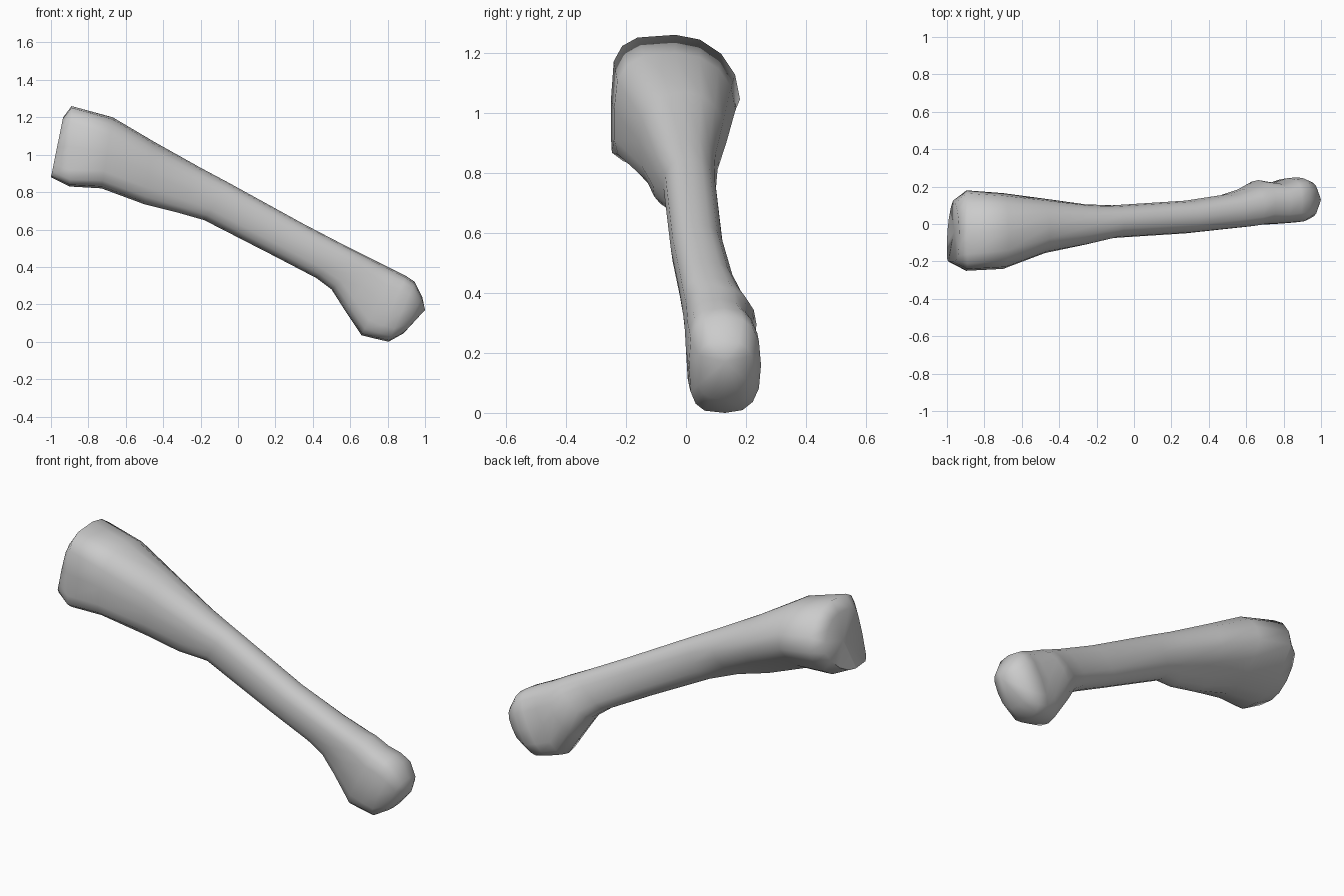
import bpy, bmesh, math

SIDES = 16

# Stations along the bone: top (x, z), bottom (x, z), y range,
# underside lean, underside narrowing, roundness of back side, of front side
STATIONS = [
    ((-0.935, 1.20), (-1.00, 0.88), (-0.20, 0.125), 0.06, 0.0, 1.1, 0.6),
    ((-0.89, 1.26), (-0.90, 0.83), (-0.25, 0.18), 0.07, 0.08, 1.0, 0.55),
    ((-0.67, 1.20), (-0.73, 0.82), (-0.24, 0.165), 0.07, 0.10, 0.95, 0.7),
    ((-0.45, 1.07), (-0.50, 0.735), (-0.155, 0.135), 0.06, 0.20, 0.9, 0.8),
    ((-0.20, 0.93), (-0.32, 0.69), (-0.11, 0.105), 0.05, 0.12, 0.85, 0.85),
    ((-0.05, 0.85), (-0.18, 0.65), (-0.075, 0.10), 0.0, 0.0, 0.85, 0.85),
    ((0.35, 0.63), (0.20, 0.455), (-0.05, 0.125), 0.0, 0.0, 0.85, 0.85),
    ((0.59, 0.505), (0.42, 0.34), (-0.025, 0.16), 0.0, 0.0, 0.8, 0.8),
    ((0.70, 0.45), (0.50, 0.28), (-0.015, 0.19), 0.0, 0.0, 0.8, 0.75),
    ((0.76, 0.42), (0.57, 0.17), (-0.005, 0.235), 0.0, 0.0, 1.0, 0.7),
    ((0.84, 0.38), (0.66, 0.035), (0.0, 0.22), 0.0, 0.0, 0.75, 0.65),
    ((0.90, 0.35), (0.74, 0.015), (0.005, 0.245), 0.0, 0.0, 0.75, 0.6),
    ((0.945, 0.32), (0.805, 0.0), (0.01, 0.25), 0.0, 0.0, 0.75, 0.6),
    ((0.985, 0.24), (0.885, 0.045), (0.035, 0.225), 0.0, 0.0, 0.75, 0.7),
]


def soft(v, power):
    """Rounded-square circle coordinate."""
    return math.copysign(abs(v) ** power, v) if abs(v) > 1e-6 else 0.0


def add_ring(bm, top, bottom, ys, lean, taper, back, front):
    ring = []
    for i in range(SIDES):
        a = 2 * math.pi * i / SIDES
        power = back if math.sin(a) > 0 else front
        up, side = soft(math.cos(a), power), soft(math.sin(a), power)
        f = (1 + up) / 2
        x = bottom[0] + (top[0] - bottom[0]) * f
        z = bottom[1] + (top[1] - bottom[1]) * f
        half = (ys[1] - ys[0]) / 2 * (1 + taper * min(up, 0) * 2)
        y = (ys[0] + ys[1]) / 2 + side * half + lean * min(up, 0)
        ring.append(bm.verts.new((x, max(ys[0], y), z)))
    return ring


def cap(bm, ring, centre):
    c = bm.verts.new(centre)
    for i in range(SIDES):
        bm.faces.new((ring[i], ring[(i + 1) % SIDES], c))


# Bone: lofted shaft flaring into two knobbly ends
bm = bmesh.new()
rings = [add_ring(bm, *s) for s in STATIONS]
for r, q in zip(rings, rings[1:]):
    for i in range(SIDES):
        j = (i + 1) % SIDES
        bm.faces.new((r[i], r[j], q[j], q[i]))
cap(bm, rings[0], (-0.96, -0.04, 1.05))
cap(bm, rings[-1], (1.0, 0.13, 0.17))
bmesh.ops.recalc_face_normals(bm, faces=bm.faces)

mesh = bpy.data.meshes.new("bone")
bm.to_mesh(mesh)
bm.free()
bone = bpy.data.objects.new("bone", mesh)
bpy.context.collection.objects.link(bone)
bpy.context.view_layer.objects.active = bone
bone.select_set(True)
bpy.ops.object.shade_smooth_by_angle(angle=math.radians(75))
